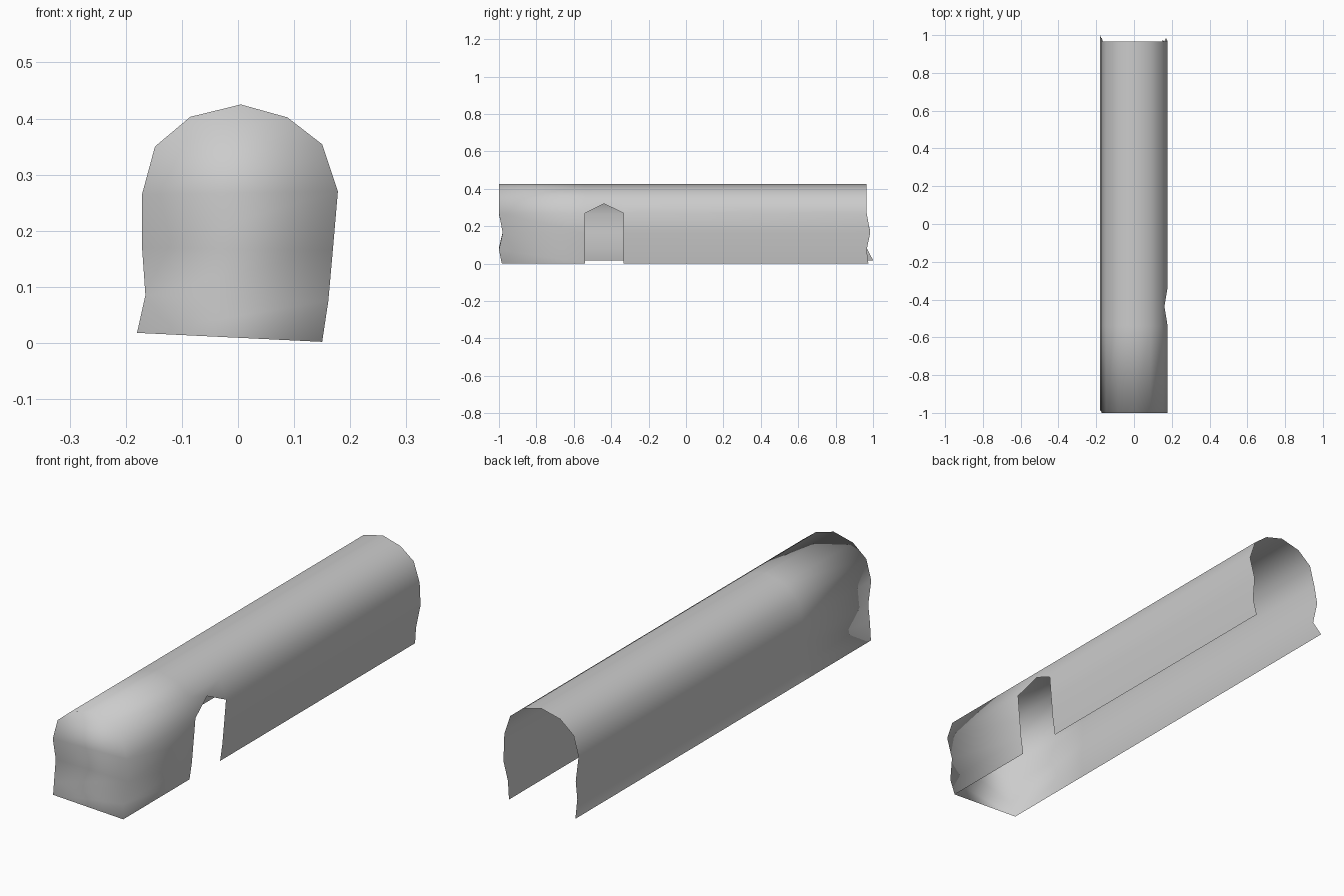
import bpy
import bmesh

cube = bpy.data.objects.get("Cube")
if cube:
    bpy.data.objects.remove(cube)

# Arched cross-section, from the left foot over the ridge to the right foot
LEFT = [(-0.18, 0.018), (-0.165, 0.085), (-0.171, 0.17),
        (-0.171, 0.265), (-0.148, 0.35), (-0.085, 0.403)]
RIGHT = [(0.088, 0.402), (0.15, 0.354), (0.178, 0.27),
         (0.169, 0.165), (0.161, 0.075), (0.15, 0.002)]
PROFILE = LEFT + [(0.005, 0.425)] + RIGHT
LAST = len(PROFILE) - 1

# Uneven edges at both ends, keyed by height step above the feet
FRONT_EDGE = {0: -0.985, 2: -0.98}
BACK_EDGE = {0: 0.985, 2: 0.985}
DOOR_FRONT, DOOR_BACK = -0.54, -0.335
DOOR_TOP = 8  # first profile segment cut by the doorway

bm = bmesh.new()


def ring(y, edge=None):
    """One row of vertices along the profile."""
    edge = edge or {}
    return [bm.verts.new((x, edge.get(min(i, LAST - i), y), z))
            for i, (x, z) in enumerate(PROFILE)]


rings = [ring(-1.0, FRONT_EDGE), ring(DOOR_FRONT), ring(DOOR_BACK),
         ring(0.966, BACK_EDGE)]
rings[-1][0].co.y = 1.0
rings[-1][-1].co.y = 0.975

# Vaulted walls, leaving the doorway open on one side
for n, (a, b) in enumerate(zip(rings, rings[1:])):
    for i in range(LAST):
        if n == 1 and i >= DOOR_TOP:
            continue
        bm.faces.new((a[i], a[i + 1], b[i + 1], b[i]))

# Pointed head of the doorway
a, b, i = rings[1], rings[2], DOOR_TOP
peak = bm.verts.new((0.161, (DOOR_FRONT + DOOR_BACK) / 2, 0.32))
bm.faces.new((a[i], a[i + 1], peak))
bm.faces.new((a[i], peak, b[i]))
bm.faces.new((peak, b[i + 1], b[i]))

# Closed front end, built as strips between the two sides
f = rings[0]
mid = LAST // 2
for i in range(mid - 1):
    bm.faces.new((f[i], f[LAST - i], f[LAST - i - 1], f[i + 1]))
bm.faces.new((f[mid - 1], f[mid + 1], f[mid]))

for face in bm.faces:
    face.smooth = True

mesh = bpy.data.meshes.new("tunnel_shell")
bm.to_mesh(mesh)
bm.free()
shell = bpy.data.objects.new("tunnel_shell", mesh)
bpy.context.collection.objects.link(shell)

# Plain grey surface
grey = bpy.data.materials.new("light_grey")
grey.use_nodes = True
color = (0.6, 0.6, 0.6, 1.0)
grey.diffuse_color = color
grey.node_tree.nodes["Principled BSDF"].inputs["Base Color"].default_value = color
mesh.materials.append(grey)
